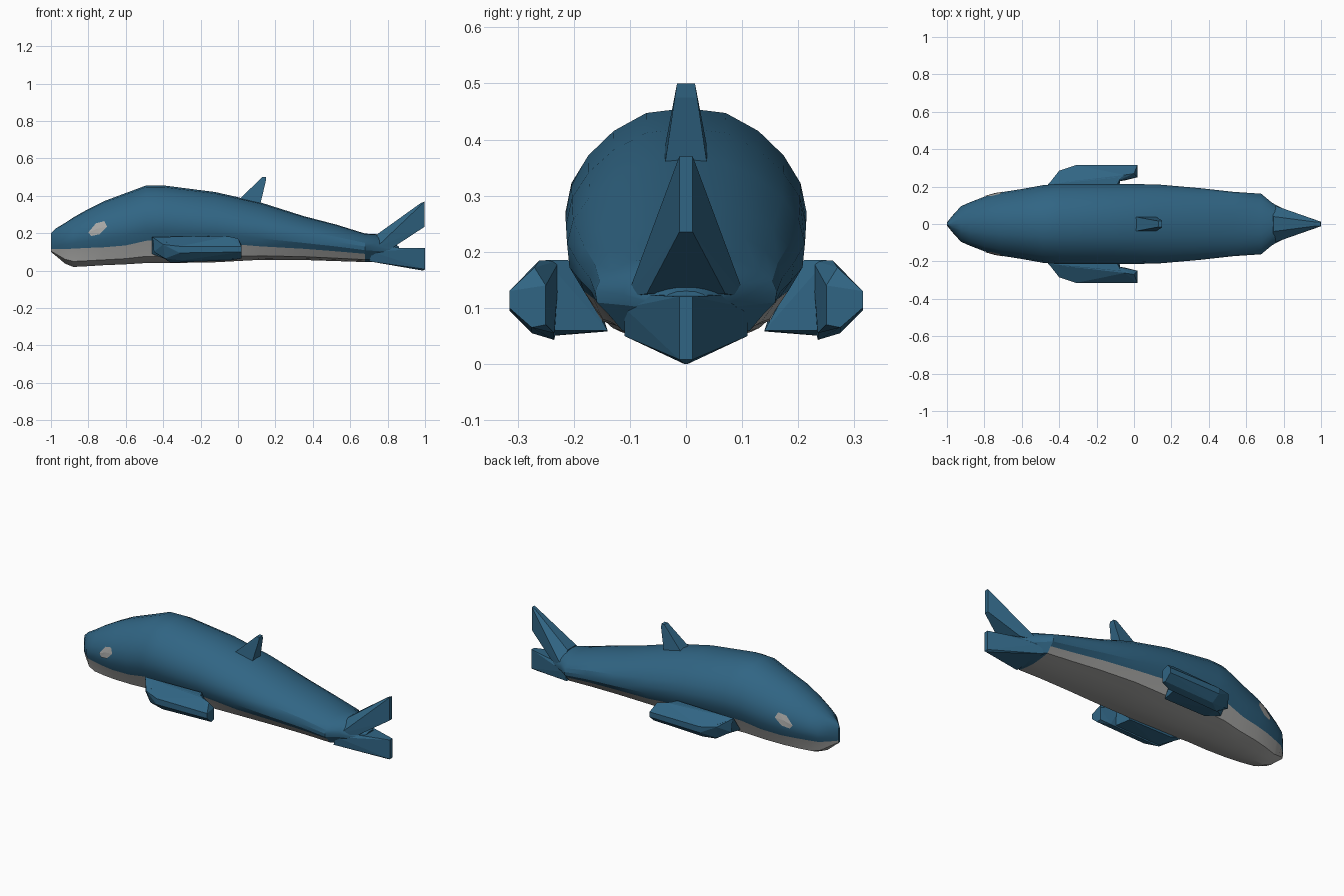
import bpy, bmesh, math
from mathutils import Vector
from mathutils.bvhtree import BVHTree


def material(name, rgb):
    m = bpy.data.materials.new(name)
    m.diffuse_color = (*rgb, 1)
    return m


BLUE = material("blue_skin", (0.03, 0.13, 0.23))
GREY = material("grey_belly", (0.4, 0.4, 0.39))


def finish(bm, name, mats):
    bmesh.ops.recalc_face_normals(bm, faces=bm.faces)
    me = bpy.data.meshes.new(name)
    bm.to_mesh(me)
    ob = bpy.data.objects.new(name, me)
    bpy.context.collection.objects.link(ob)
    for m in mats:
        me.materials.append(m)
    return ob


def hull(name, pts):
    bm = bmesh.new()
    for p in pts:
        bm.verts.new(p)
    r = bmesh.ops.convex_hull(bm, input=bm.verts)
    junk = [g for g in r["geom_interior"] + r["geom_unused"] if isinstance(g, bmesh.types.BMVert)]
    bmesh.ops.delete(bm, geom=list(set(junk)), context='VERTS')
    bmesh.ops.dissolve_limit(bm, angle_limit=math.radians(2), verts=bm.verts, edges=bm.edges)
    return finish(bm, name, [BLUE])


def both(pts):
    return [(x, s * y, z) for x, y, z in pts for s in (1, -1)]


# Body stations: x, half width, bottom z, belly line z, top z
stations = [
    (-1.0, 0.008, 0.10, 0.115, 0.20), (-0.975, 0.04, 0.08, 0.115, 0.225),
    (-0.925, 0.095, 0.038, 0.115, 0.255), (-0.88, 0.115, 0.02, 0.118, 0.285),
    (-0.80, 0.146, 0.024, 0.122, 0.33), (-0.72, 0.168, 0.029, 0.125, 0.37),
    (-0.60, 0.187, 0.034, 0.135, 0.415), (-0.49, 0.207, 0.041, 0.16, 0.456),
    (-0.40, 0.215, 0.04, 0.165, 0.456), (-0.12, 0.214, 0.045, 0.15, 0.42),
    (0.12, 0.212, 0.058, 0.13, 0.365), (0.35, 0.192, 0.057, 0.117, 0.292),
    (0.53, 0.172, 0.051, 0.103, 0.245), (0.68, 0.162, 0.046, 0.09, 0.198),
    (0.74, 0.112, 0.048, 0.085, 0.195), (0.86, 0.05, 0.07, 0.09, 0.13)]
upper = [(0, 1), (0.33, 0.97), (0.6, 0.86), (0.81, 0.71), (0.95, 0.54), (1, 0.36), (0.98, 0.18), (0.86, 0)]
lower = [(0.7, 0.3), (0.38, 0.12), (0, 0)]

bm = bmesh.new()
rings = []
for x, w, zb, zm, zt in stations:
    half = [(w * a, zm + (zt - zm) * t) for a, t in upper]
    half += [(w * a, zb + (zm - zb) * t) for a, t in lower]
    loop = half + [(-y, z) for y, z in half[-2:0:-1]]
    rings.append([bm.verts.new((x, y, z)) for y, z in loop])
n = len(rings[0])
first, last = len(upper) - 1, n - len(upper)
for k in range(len(rings) - 1):
    for i in range(n):
        j = (i + 1) % n
        f = bm.faces.new((rings[k][i], rings[k][j], rings[k + 1][j], rings[k + 1][i]))
        if first <= i <= last and stations[k + 1][0] < 0.7:
            f.material_index = 1
bm.faces.new(rings[0])
bm.faces.new(rings[-1])
bm.normal_update()
tree = BVHTree.FromBMesh(bm)
body = finish(bm, "body", [BLUE, GREY])
bpy.context.view_layer.objects.active = body
body.select_set(True)
bpy.ops.object.shade_smooth_by_angle(angle=math.radians(25))

# Eye patches laid onto the body surface
outline = [(-0.80, 0.205), (-0.76, 0.253), (-0.715, 0.265), (-0.70, 0.235), (-0.74, 0.195), (-0.785, 0.185)]
for side, label in ((-1, "right"), (1, "left")):
    bm = bmesh.new()
    ring = []
    for x, z in outline + [(-0.75, 0.225)]:
        hit = tree.ray_cast(Vector((x, side, z)), Vector((0, -side, 0)))[0]
        ring.append(bm.verts.new((x, hit.y + side * 0.005, z)))
    mid = ring.pop()
    for i in range(6):
        tri = (ring[i], ring[(i + 1) % 6], mid)
        bm.faces.new(tri if side > 0 else tri[::-1])
    finish(bm, label + "_eye_patch", [GREY])

# Dorsal fin
hull("dorsal_fin", both([(0.01, 0.038, 0.385), (0.03, 0.038, 0.34), (0.115, 0.04, 0.34),
                         (0.13, 0.016, 0.5), (0.15, 0.016, 0.5), (0.148, 0.02, 0.475)]))

# Tail fins, wide at the root and thin at the tip
hull("upper_tail_fin", both([(0.735, 0.105, 0.12), (0.745, 0.04, 0.195), (0.83, 0.07, 0.125),
                             (0.975, 0.01, 0.36), (0.998, 0.012, 0.37), (0.998, 0.012, 0.235)]))
hull("lower_tail_fin", both([(0.70, 0.11, 0.05), (0.72, 0.11, 0.10), (0.77, 0.08, 0.124),
                             (1.0, 0.012, 0.12), (1.0, 0.012, 0.008), (0.99, 0.003, 0)]))

# Flippers: a root against the body and a blade swept back
root = [(-0.46, 0.15, 0.09), (-0.46, 0.212, 0.18), (-0.36, 0.14, 0.058), (-0.09, 0.14, 0.06),
        (-0.09, 0.21, 0.185), (-0.40, 0.27, 0.15), (-0.36, 0.24, 0.05), (-0.07, 0.25, 0.185), (-0.07, 0.25, 0.06)]
blade = [(-0.455, 0.215, 0.178), (-0.45, 0.22, 0.10), (-0.40, 0.285, 0.14), (-0.39, 0.26, 0.065),
         (-0.31, 0.315, 0.13), (-0.31, 0.315, 0.095), (-0.36, 0.235, 0.043), (-0.30, 0.275, 0.055),
         (-0.10, 0.225, 0.185), (-0.05, 0.262, 0.184), (0.0, 0.27, 0.172), (0.018, 0.315, 0.13),
         (0.018, 0.315, 0.10), (0.018, 0.25, 0.14), (0.018, 0.25, 0.07), (0.018, 0.275, 0.065),
         (-0.04, 0.235, 0.055)]
for side, label in ((-1, "right"), (1, "left")):
    hull(label + "_flipper_root", [(x, side * y, z) for x, y, z in root])
    hull(label + "_flipper_blade", [(x, side * y, z) for x, y, z in blade])
